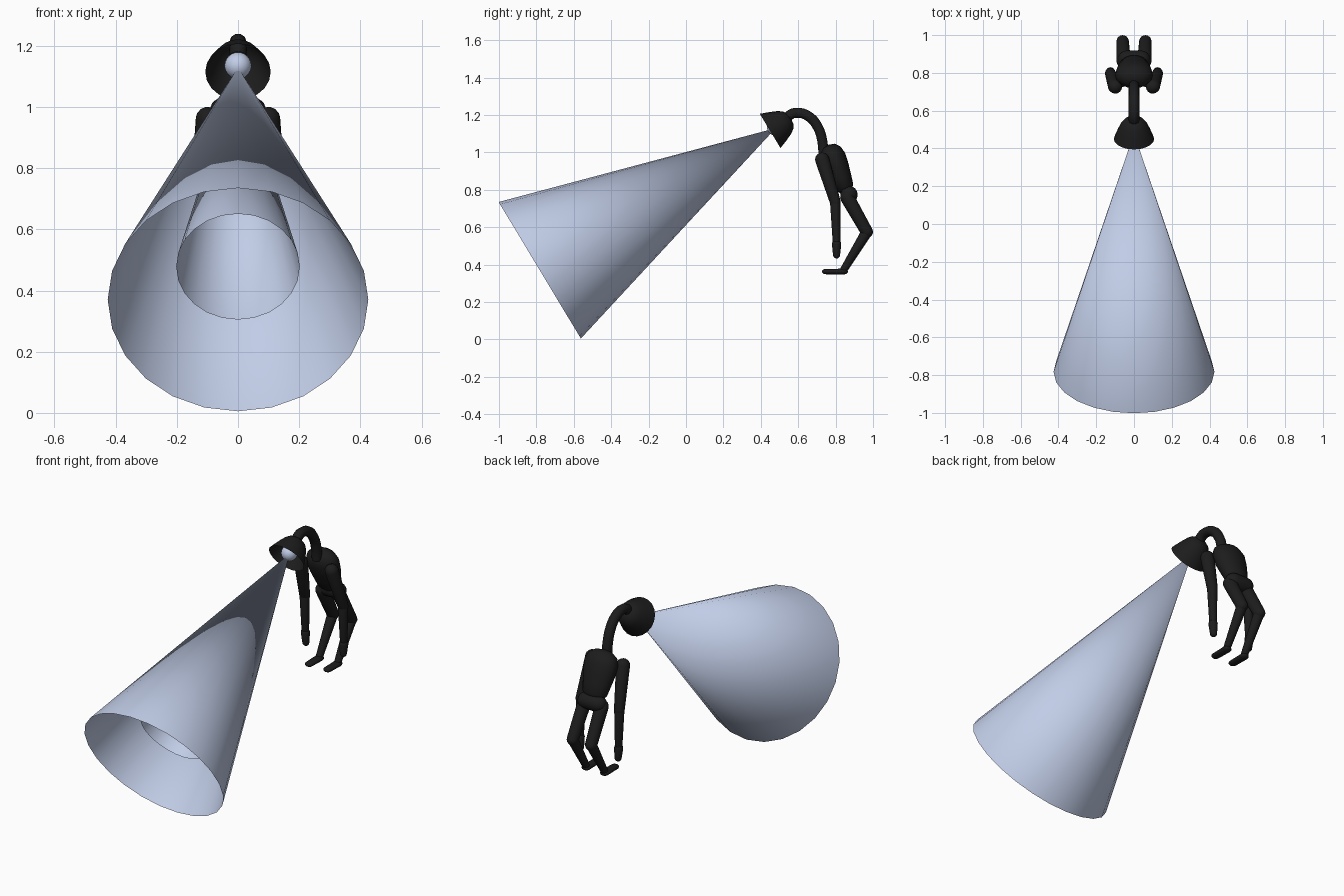
import bpy, bmesh, math
from mathutils import Vector, Matrix

cube = bpy.data.objects.get("Cube")
if cube:
    bpy.data.objects.remove(cube, do_unlink=True)


def material(name, rgb):
    m = bpy.data.materials.new(name)
    m.use_nodes = True
    m.diffuse_color = (*rgb, 1)
    m.node_tree.nodes["Principled BSDF"].inputs["Base Color"].default_value = (*rgb, 1)
    return m


BLACK = material("matte black", (0.012, 0.012, 0.012))
BEAM = material("pale blue light", (0.56, 0.64, 0.84))


def lathe(name, profile, start, direction, mat=BLACK, segs=16, flat=1.0, angle=50):
    """Revolve (radius, distance) points around an axis; flat squashes the depth."""
    bm = bmesh.new()
    rings = []
    for r, d in profile:
        if r == 0:
            rings.append([bm.verts.new((0, 0, d))])
        else:
            turns = [2 * math.pi * i / segs for i in range(segs)]
            rings.append([bm.verts.new((r * math.sin(t), r * flat * math.cos(t), d)) for t in turns])
    for a, b in zip(rings, rings[1:]):
        for i in range(segs):
            j = (i + 1) % segs
            corners = [a[i % len(a)], a[j % len(a)], b[j % len(b)], b[i % len(b)]]
            bm.faces.new(list(dict.fromkeys(corners)))
    bmesh.ops.recalc_face_normals(bm, faces=bm.faces)
    rot = Vector(direction).to_track_quat('Z', 'Y').to_matrix().to_4x4()
    bm.transform(Matrix.Translation(start) @ rot)
    mesh = bpy.data.meshes.new(name)
    bm.to_mesh(mesh)
    bm.free()
    mesh.materials.append(mat)
    ob = bpy.data.objects.new(name, mesh)
    bpy.context.collection.objects.link(ob)
    smooth(ob, angle)
    return ob


def smooth(ob, angle):
    bpy.ops.object.select_all(action='DESELECT')
    ob.select_set(True)
    bpy.context.view_layer.objects.active = ob
    bpy.ops.object.shade_smooth_by_angle(angle=math.radians(angle))


def limb(name, p, q, r0, r1, flat=1.0):
    """Tapered capsule whose round ends are centred on p and q."""
    p, q = Vector(p), Vector(q)
    length = (q - p).length
    steps = [math.pi / 2 * i / 4 for i in range(5)]
    start = [(r0 * math.sin(t), -r0 * math.cos(t)) for t in steps]
    end = [(r1 * math.cos(t), length + r1 * math.sin(t)) for t in steps[:-1]]
    profile = [(0, -r0)] + start[1:] + end + [(0, length + r1)]
    return lathe(name, profile, p, q - p, flat=flat)


# Light beams: two open cones sharing one apex
apex = Vector((0, 0.48, 1.13))
aim = Vector((0, -0.857, -0.516))
lathe("outer_beam", [(0, 0), (0.426, 1.473)], apex, aim, BEAM, 24)
lathe("inner_beam", [(0, 0), (0.202, 1.264)], apex, aim, BEAM, 24)

# Lamp shade head with a bulb inside
shade = [(0.107, 0), (0.088, 0.05), (0.070, 0.09), (0.054, 0.112), (0.03, 0.126), (0, 0.13)]
lathe("lamp_shade", shade, (0, 0.45, 1.115), -aim, segs=20)
bpy.ops.mesh.primitive_uv_sphere_add(segments=20, ring_count=12, radius=0.044, location=(0, 0.477, 1.135))
bulb = bpy.context.object
bulb.name = "bulb"
bulb.data.materials.append(BEAM)
smooth(bulb, 60)

# Arched neck
path = [(0.53, 1.165), (0.555, 1.2), (0.6, 1.212), (0.66, 1.19), (0.705, 1.135), (0.727, 1.07), (0.735, 1.0)]
curve = bpy.data.curves.new("neck", 'CURVE')
curve.dimensions = '3D'
curve.bevel_depth = 0.028
curve.bevel_resolution = 3
curve.resolution_u = 5
spline = curve.splines.new('BEZIER')
spline.bezier_points.add(len(path) - 1)
for point, (y, z) in zip(spline.bezier_points, path):
    point.co = (0, y, z)
    point.handle_left_type = point.handle_right_type = 'AUTO'
curve.materials.append(BLACK)
neck = bpy.data.objects.new("neck", curve)
bpy.context.collection.objects.link(neck)

# Torso and pelvis
torso = [(0, -0.012), (0.05, -0.005), (0.085, 0.02), (0.1, 0.06), (0.095, 0.12), (0.083, 0.18),
         (0.072, 0.23), (0.05, 0.255), (0, 0.262)]
lathe("torso", torso, (0, 0.765, 1.03), (0, 0.36, -0.93), flat=0.68)
limb("pelvis", (-0.04, 0.872, 0.775), (0.04, 0.872, 0.775), 0.046, 0.046)

# Arms and legs on both sides
for side, s in (("left", 1), ("right", -1)):
    shoulder, elbow = (s * 0.1, 0.728, 0.962), (s * 0.125, 0.798, 0.735)
    wrist, fingers = (s * 0.125, 0.805, 0.51), (s * 0.122, 0.805, 0.452)
    limb(side + "_upper_arm", shoulder, elbow, 0.038, 0.029)
    limb(side + "_forearm", elbow, wrist, 0.028, 0.02)
    limb(side + "_hand", wrist, fingers, 0.025, 0.019)
    hip, knee, ankle = (s * 0.055, 0.862, 0.76), (s * 0.06, 0.967, 0.575), (s * 0.06, 0.845, 0.375)
    limb(side + "_thigh", hip, knee, 0.038, 0.033)
    limb(side + "_shin", knee, ankle, 0.03, 0.02)
    limb(side + "_foot", (s * 0.06, 0.84, 0.363), (s * 0.06, 0.75, 0.363), 0.026, 0.024, flat=0.6)
